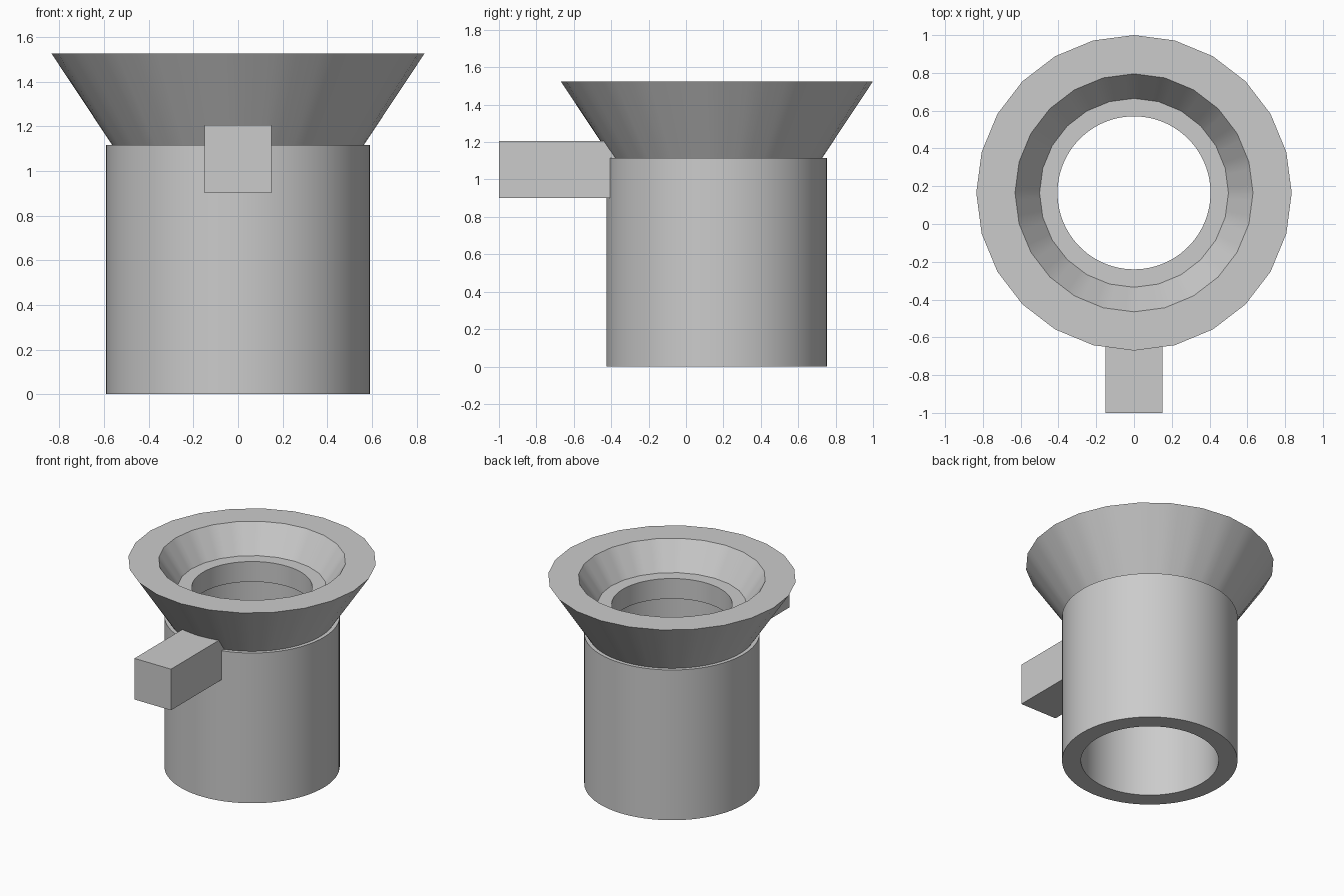
import bpy, bmesh, math

old = bpy.data.objects.get("Cube")
if old:
    bpy.data.objects.remove(old, do_unlink=True)

grey = bpy.data.materials.new("plain grey")
grey.use_nodes = True
COLOUR = (0.6, 0.6, 0.6, 1)
grey.diffuse_color = COLOUR
grey.node_tree.nodes["Principled BSDF"].inputs["Base Color"].default_value = COLOUR

CENTRE_Y = 0.165
SEGMENTS = 96
FACETS = 24


def ring_radius(radius, angle, faceted):
    """Radius at an angle, on a circle or on a polygon with FACETS corners."""
    if not faceted:
        return radius
    step = 2 * math.pi / FACETS
    return radius * math.cos(step / 2) / math.cos((angle + 1e-9) % step - step / 2)


def add_object(name, bm):
    bmesh.ops.recalc_face_normals(bm, faces=bm.faces)
    mesh = bpy.data.meshes.new(name)
    bm.to_mesh(mesh)
    bm.free()
    mesh.materials.append(grey)
    obj = bpy.data.objects.new(name, mesh)
    bpy.context.collection.objects.link(obj)
    return obj


def revolve(name, profile):
    """Spin a closed profile of (radius, height, faceted) round the tube axis."""
    bm = bmesh.new()
    rings = []
    for radius, z, faceted in profile:
        ring = []
        for i in range(SEGMENTS):
            a = 2 * math.pi * i / SEGMENTS
            r = ring_radius(radius, a, faceted)
            ring.append(bm.verts.new((r * math.cos(a), CENTRE_Y + r * math.sin(a), z)))
        rings.append(ring)
    for k, low in enumerate(rings):
        high = rings[(k + 1) % len(rings)]
        for i in range(SEGMENTS):
            j = (i + 1) % SEGMENTS
            bm.faces.new((low[i], low[j], high[j], high[i]))
    obj = add_object(name, bm)
    bpy.ops.object.select_all(action="DESELECT")
    obj.select_set(True)
    bpy.context.view_layer.objects.active = obj
    bpy.ops.object.shade_smooth_by_angle(angle=math.radians(30))


# Tube with flared funnel, inner lip and wider bore below
revolve("tube_with_funnel", [
    (0.463, 0, False),
    (0.59, 0, False),
    (0.59, 1.115, False),
    (0.563, 1.115, False),
    (0.835, 1.525, True),
    (0.63, 1.525, True),
    (0.5, 1.33, True),
    (0.405, 1.33, False),
    (0.405, 1.18, False),
    (0.463, 1.18, False),
])

# Square handle block on the front
bm = bmesh.new()
bmesh.ops.create_cube(bm, size=1)
bmesh.ops.scale(bm, vec=(0.3, 0.65, 0.305), verts=bm.verts)
bmesh.ops.translate(bm, vec=(0, -0.675, 1.0525), verts=bm.verts)
add_object("handle_block", bm)
